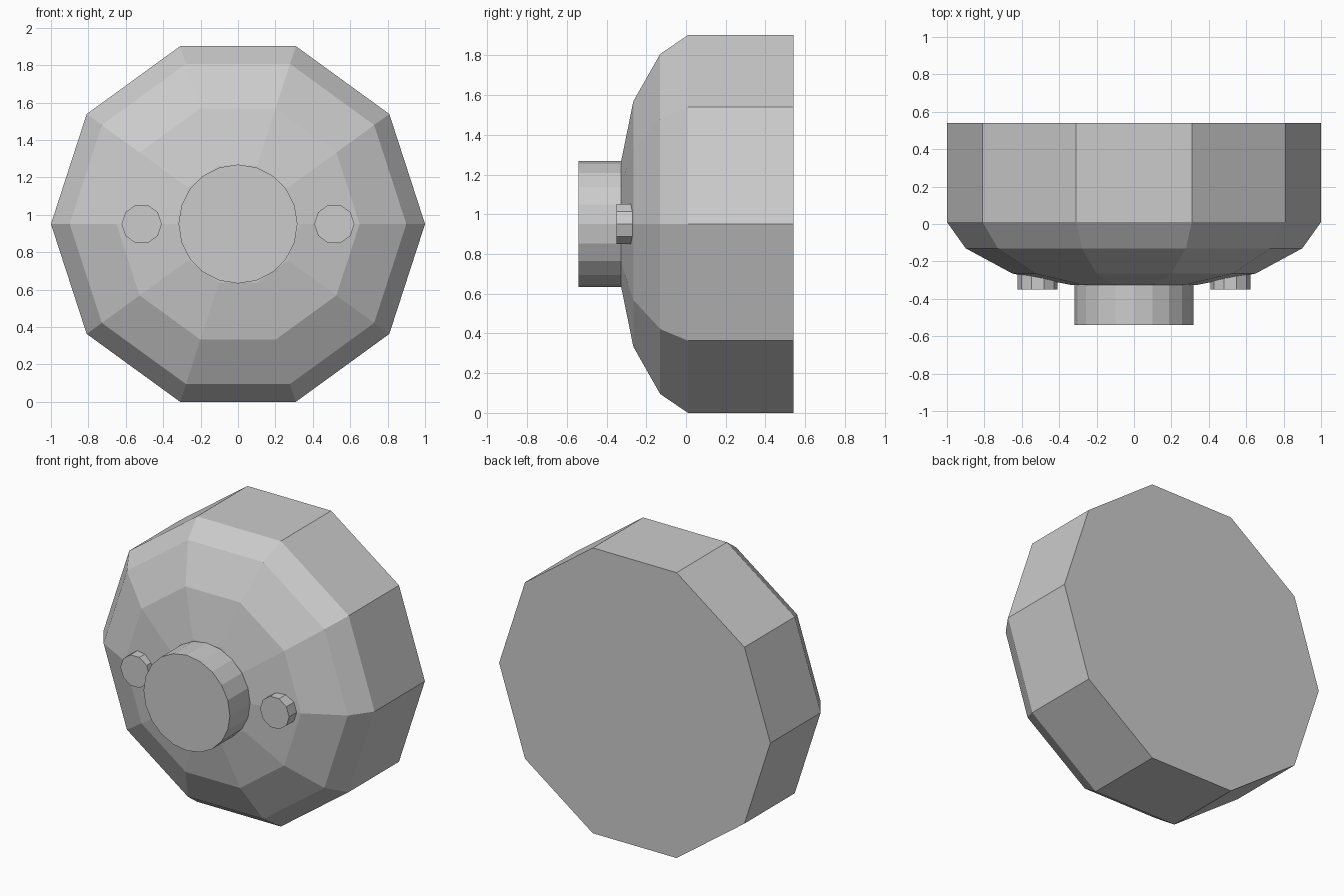
import bpy
import bmesh
from math import cos, sin, tau

default = bpy.data.objects.get("Cube")
if default:
    bpy.data.objects.remove(default, do_unlink=True)

CENTRE_Z = sin(tau / 5)  # a unit decagon resting on its lower side

grey = bpy.data.materials.new("plain_grey")
grey.use_nodes = True
colour = (0.6, 0.6, 0.6, 1)
grey.diffuse_color = colour
grey.node_tree.nodes["Principled BSDF"].inputs["Base Color"].default_value = colour


def lathe(name, sides, profile, x=0):
    """Closed flat-faced solid around the y axis from (radius, y) pairs, back to front."""
    bm = bmesh.new()
    rings = [[bm.verts.new((x + r * cos(tau * i / sides), y, CENTRE_Z + r * sin(tau * i / sides)))
              for i in range(sides)] for r, y in profile]
    for back, front in zip(rings, rings[1:]):
        for i in range(sides):
            j = (i + 1) % sides
            bm.faces.new((back[i], back[j], front[j], front[i]))
    bm.faces.new(rings[0])
    bm.faces.new(rings[-1])
    bmesh.ops.recalc_face_normals(bm, faces=bm.faces)
    mesh = bpy.data.meshes.new(name)
    bm.to_mesh(mesh)
    bm.free()
    mesh.materials.append(grey)
    obj = bpy.data.objects.new(name, mesh)
    bpy.context.collection.objects.link(obj)
    return obj


# Ten-sided drum with a domed front
lathe("domed_body", 10, [(1, 0.54), (1, 0.01), (0.9, -0.13), (0.65, -0.265), (0.33, -0.327)])

# Round central boss
lathe("centre_boss", 20, [(0.318, -0.3), (0.318, -0.54)])

# Small studs on either side of the boss
for side, x in (("left", 0.515), ("right", -0.515)):
    lathe(side + "_stud", 10, [(0.107, -0.25), (0.107, -0.35)], x)
